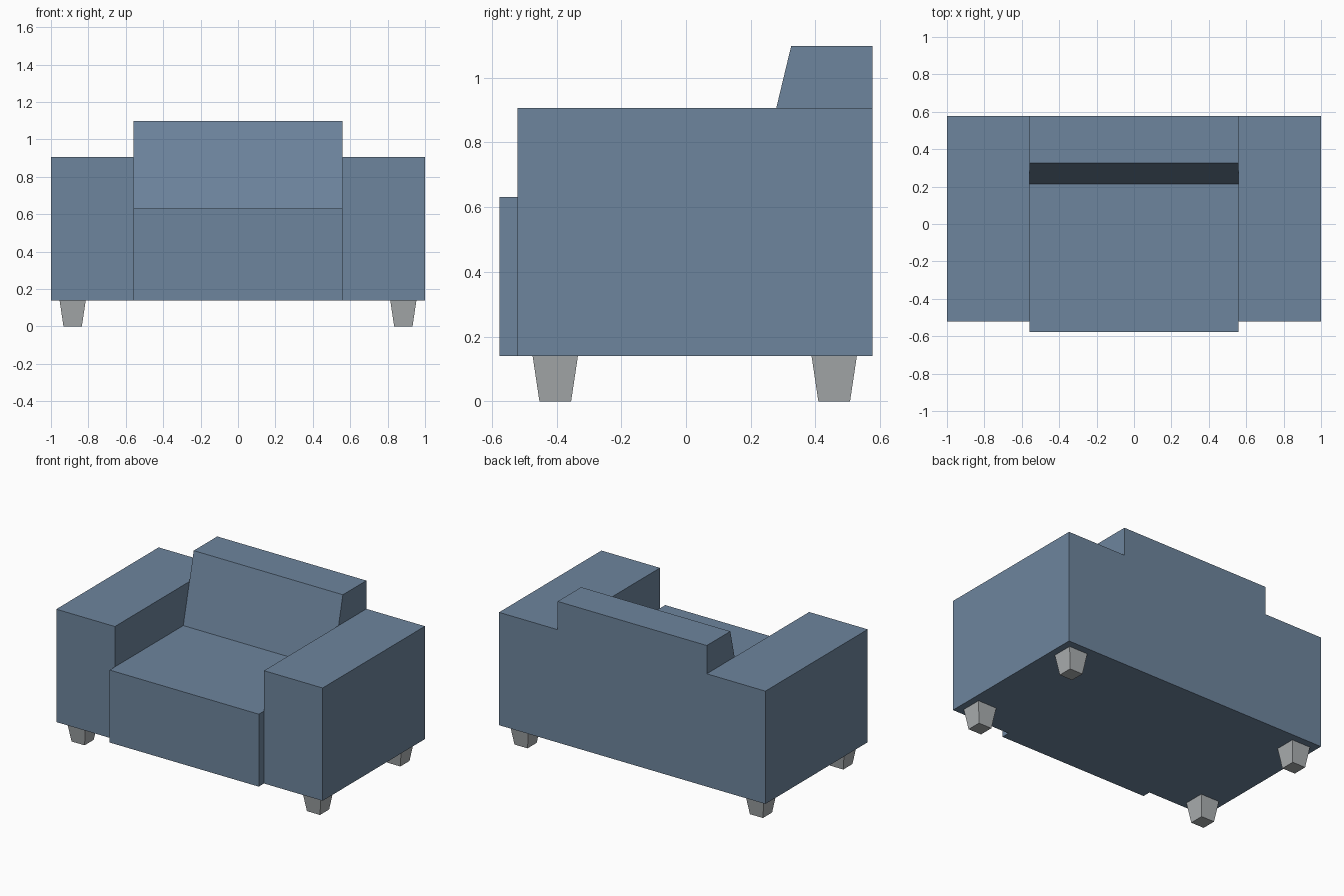
import bpy
import bmesh

cube = bpy.data.objects.get("Cube")
if cube:
    bpy.data.objects.remove(cube, do_unlink=True)


def material(name, rgb):
    mat = bpy.data.materials.new(name)
    mat.use_nodes = True
    colour = (*rgb, 1.0)
    mat.diffuse_color = colour
    shader = next(n for n in mat.node_tree.nodes if n.type == "BSDF_PRINCIPLED")
    shader.inputs["Base Color"].default_value = colour
    shader.inputs["Roughness"].default_value = 0.9
    return mat


fabric = material("slate_blue_fabric", (0.155, 0.235, 0.34))
metal = material("light_grey_legs", (0.41, 0.43, 0.44))


def finish(name, bm, mat):
    bmesh.ops.recalc_face_normals(bm, faces=bm.faces)
    mesh = bpy.data.meshes.new(name)
    bm.to_mesh(mesh)
    bm.free()
    mesh.materials.append(mat)
    obj = bpy.data.objects.new(name, mesh)
    bpy.context.collection.objects.link(obj)
    return obj


def extrude_profile(name, profile, x0, x1, mat):
    """Extrude a side profile of (y, z) points from x0 to x1."""
    bm = bmesh.new()
    face = bm.faces.new([bm.verts.new((x0, y, z)) for y, z in profile])
    grown = bmesh.ops.extrude_face_region(bm, geom=[face])["geom"]
    verts = [v for v in grown if isinstance(v, bmesh.types.BMVert)]
    bmesh.ops.translate(bm, verts=verts, vec=(x1 - x0, 0, 0))
    return finish(name, bm, mat)


def tapered_leg(name, x, y, height, top, bottom, mat):
    """Square leg, narrower at the floor."""
    bm = bmesh.new()
    bmesh.ops.create_cube(bm, size=2)
    for v in bm.verts:
        half = top if v.co.z > 0 else bottom
        v.co = (x + v.co.x * half, y + v.co.y * half, height if v.co.z > 0 else 0)
    return finish(name, bm, mat)


BASE, SEAT, ARM, TOP = 0.14, 0.632, 0.906, 1.098
FRONT, BACK, ARM_FRONT = -0.577, 0.577, -0.521
INNER = 0.56

# Seat and sloping backrest in one profile
extrude_profile("seat_and_backrest",
                [(FRONT, BASE), (BACK, BASE), (BACK, TOP),
                 (0.325, TOP), (0.213, SEAT), (FRONT, SEAT)],
                -INNER, INNER, fabric)

# Arms and legs on both sides
for side, sign in (("left", 1), ("right", -1)):
    extrude_profile(side + "_arm",
                    [(ARM_FRONT, BASE), (BACK, BASE), (BACK, ARM), (ARM_FRONT, ARM)],
                    sign * INNER, sign, fabric)
    for end, y in (("front", -0.404), ("back", 0.458)):
        tapered_leg(f"{end}_{side}_leg", sign * 0.884, y, BASE, 0.07, 0.049, metal)
